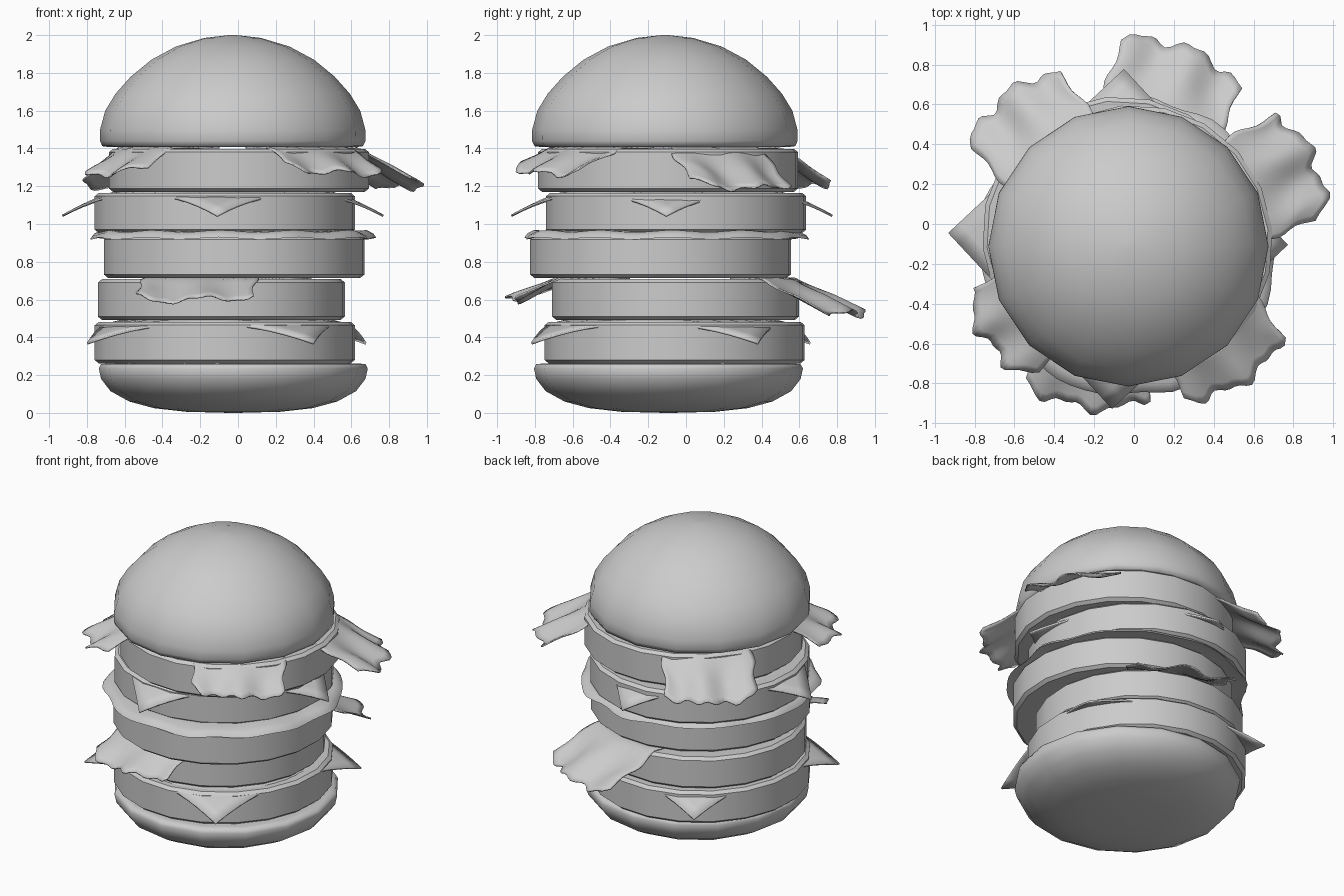
import bpy, bmesh, math
from math import sin, cos, pi, radians, hypot

if "Cube" in bpy.data.objects:
    bpy.data.objects.remove(bpy.data.objects["Cube"])


def make(name, verts, faces, angle=40):
    me = bpy.data.meshes.new(name)
    me.from_pydata(verts, [], faces)
    bm = bmesh.new()
    bm.from_mesh(me)
    bmesh.ops.recalc_face_normals(bm, faces=bm.faces)
    bm.to_mesh(me)
    bm.free()
    ob = bpy.data.objects.new(name, me)
    bpy.context.collection.objects.link(ob)
    bpy.ops.object.select_all(action='DESELECT')
    ob.select_set(True)
    bpy.context.view_layer.objects.active = ob
    bpy.ops.object.shade_smooth_by_angle(angle=radians(angle))
    return ob


def lathe(name, cx, cy, profile, sides, wave=None, angle=40, turn=0):
    """Spin (radius, z) points; the ends are closed with flat caps."""
    verts, faces = [], []
    for r, z in profile:
        for i in range(sides):
            a = 2 * pi * i / sides + turn
            dr, dz = wave(a) if wave and r > 0.6 else (0, 0)
            verts.append((cx + (r + dr) * cos(a), cy + (r + dr) * sin(a), z + dz))
    for j in range(len(profile) - 1):
        for i in range(sides):
            k = (i + 1) % sides
            faces.append((j * sides + i, j * sides + k, (j + 1) * sides + k, (j + 1) * sides + i))
    faces.append(tuple(range(sides)))
    faces.append(tuple(range((len(profile) - 1) * sides, len(profile) * sides)))
    return make(name, verts, faces, angle)


def sheet(name, fn, nu, nv, thick):
    """Thin grid from fn(u, v), u and v in -1..1."""
    verts = [fn(2 * i / nu - 1, 2 * j / nv - 1) for j in range(nv + 1) for i in range(nu + 1)]
    w = nu + 1
    faces = [(j * w + i, j * w + i + 1, (j + 1) * w + i + 1, (j + 1) * w + i)
             for j in range(nv) for i in range(nu)]
    ob = make(name, verts, faces, 50)
    mod = ob.modifiers.new("thickness", 'SOLIDIFY')
    mod.thickness = thick
    mod.offset = 0
    return ob


# Buns
lathe("bottom_bun", -0.025, -0.093,
      [(0.02, 0), (0.25, 0.006), (0.42, 0.025), (0.55, 0.06), (0.65, 0.115),
       (0.7, 0.18), (0.712, 0.235), (0.70, 0.258), (0.66, 0.262)], 16, angle=60)
lathe("top_bun", -0.028, -0.112,
      [(0.66, 1.408), (0.69, 1.412), (0.703, 1.44), (0.702, 1.5), (0.675, 1.6), (0.62, 1.69),
       (0.54, 1.78), (0.43, 1.87), (0.3, 1.94), (0.15, 1.985), (0.02, 2.0)], 16, angle=60)

# Bevelled round patties
patties = [("lower_patty", -0.07, -0.06, 0.692, 0.262, 0.482),
           ("thin_patty", -0.088, -0.055, 0.657, 0.492, 0.708),
           ("middle_patty", -0.02, -0.135, 0.694, 0.715, 0.935),
           ("upper_patty", -0.07, -0.052, 0.692, 0.952, 1.165),
           ("top_patty", 0.005, -0.095, 0.692, 1.17, 1.398)]
for name, x, y, r, z0, z1 in patties:
    lathe(name, x, y, [(r - 0.022, z0), (r, z0 + 0.018), (r, z1 - 0.018), (r - 0.022, z1)],
          20, angle=35, turn=0.1)

# Wavy slice between the patties
lathe("wavy_slice", -0.03, -0.11,
      [(0.55, 0.937), (0.70, 0.935), (0.75, 0.924), (0.735, 0.944), (0.70, 0.962), (0.55, 0.962)], 64,
      wave=lambda a: (0.012 * sin(9 * a) + 0.006 * sin(14 * a), 0.006 * sin(11 * a + 1)), angle=60)


# Square cheese slices with drooping corners
def cheese(name, cx, cy, turn, reach, z, drop):
    h = reach / math.sqrt(2)
    c, s = cos(radians(turn - 45)), sin(radians(turn - 45))

    def fn(u, v):
        x, y = u * h, v * h
        t = max(0, (hypot(x, y) - 0.56) / (reach - 0.56))
        return (cx + c * x - s * y, cy + s * x + c * y, z - drop * t ** 1.3)
    sheet(name, fn, 16, 16, 0.012)


cheese("lower_cheese", -0.06, -0.08, 32, 0.87, 0.487, 0.12)
cheese("upper_cheese", -0.08, -0.075, -2, 0.85, 1.168, 0.125)


# Lettuce leaves: tip position, outward direction, half width, start height, drop
def leaf(name, tx, ty, direction, hw, z, drop, cx, cy, phase):
    dx, dy = cos(radians(direction)), sin(radians(direction))
    length = 0.6

    def fn(u, v):
        t = (v + 1) / 2
        back = length * (1 - t)
        edge = 0.10 * abs(u) ** 3 - 0.025 * sin(7 * u + phase) - 0.012 * sin(15 * u)
        along = -back - edge * t
        side = u * hw * (0.75 + 0.25 * sin(pi * min(1, t * 1.1) * 0.62)) + 0.012 * sin(14 * t) * u
        x, y = tx + dx * along - dy * side, ty + dy * along + dx * side
        d = max(0, hypot(x - cx, y - cy) - 0.64)
        ripple = 0.025 * sin(6 * u + phase) * min(1, d / 0.2)
        return (x, y, z - drop * (d / 0.28) ** 0.9 + ripple)
    sheet(name, fn, 24, 14, 0.008)


top_leaves = [(0.90, 0.33, 25, 0.28, 0.17), (0.55, -0.79, -57, 0.29, 0.15),
              (-0.65, 0.64, 130, 0.29, 0.17), (-0.73, -0.60, 217, 0.26, 0.16)]
for i, (x, y, d, hw, drop) in enumerate(top_leaves):
    leaf(f"top_lettuce_{i + 1}", x, y, d, hw, 1.404, drop, 0, -0.1, 1.3 * i)
leaf("front_lettuce", -0.24, -0.92, -97, 0.31, 0.712, 0.13, -0.08, -0.06, 0.6)
leaf("back_lettuce", 0.27, 0.88, 68, 0.32, 0.712, 0.15, -0.05, -0.06, 2.2)
